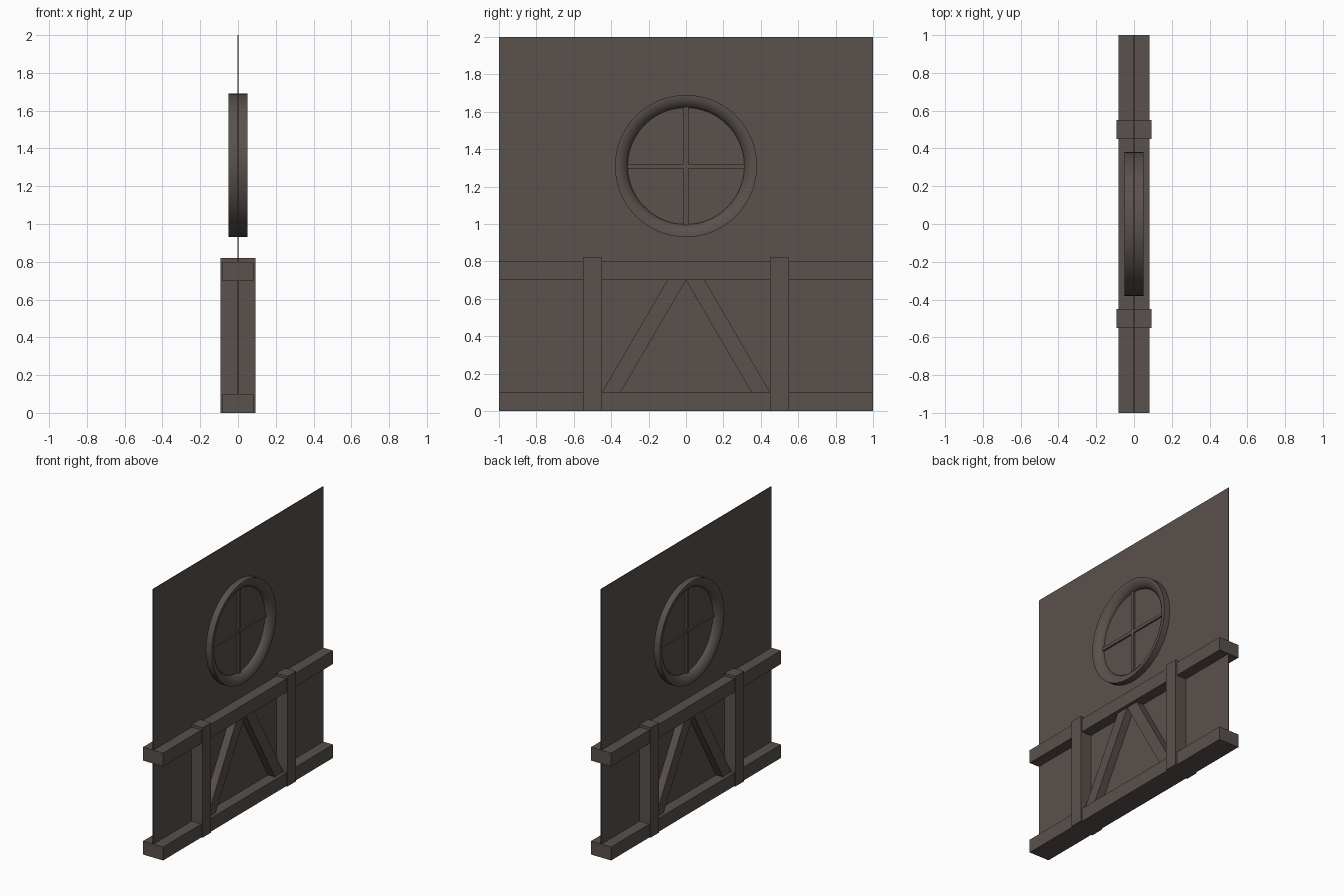
import bpy, bmesh, math

if "Cube" in bpy.data.objects:
    bpy.data.objects.remove(bpy.data.objects["Cube"])

wood = bpy.data.materials.new("dark_brown_wood")
wood.diffuse_color = (0.100, 0.082, 0.073, 1)
wood.use_nodes = True
wood.node_tree.nodes["Principled BSDF"].inputs["Base Color"].default_value = wood.diffuse_color


def finish(name, bm):
    bmesh.ops.recalc_face_normals(bm, faces=bm.faces[:])
    mesh = bpy.data.meshes.new(name)
    bm.to_mesh(mesh)
    bm.free()
    mesh.materials.append(wood)
    obj = bpy.data.objects.new(name, mesh)
    bpy.context.collection.objects.link(obj)
    return obj


def slab(name, outline, half):
    """Extrude a (y, z) outline through the wall, from -half to +half in x."""
    bm = bmesh.new()
    face = bm.faces.new([bm.verts.new((-half, y, z)) for y, z in outline])
    ext = bmesh.ops.extrude_face_region(bm, geom=[face])
    verts = [v for v in ext["geom"] if isinstance(v, bmesh.types.BMVert)]
    bmesh.ops.translate(bm, verts=verts, vec=(2 * half, 0, 0))
    return finish(name, bm)


def box(name, y0, y1, z0, z1, half):
    return slab(name, [(y0, z0), (y1, z0), (y1, z1), (y0, z1)], half)


# Thin wall panel
box("wall_panel", -1, 1, 0, 2, 0.003)

# Horizontal beams
box("bottom_beam", -1, 1, 0, 0.1, 0.083)
box("top_beam", -1, 1, 0.7, 0.8, 0.083)

# Posts and diagonal braces, mirrored left and right
for side, s in (("left", -1), ("right", 1)):
    box(side + "_post", s * 0.45, s * 0.55, 0, 0.82, 0.093)
    slab(side + "_brace", [(0, 0.7), (s * 0.1, 0.7), (s * 0.45, 0.1), (s * 0.35, 0.1)], 0.06)

# Round window frame: profile (radius, x) spun around the x axis
CZ, N = 1.31, 64
half_profile = [(0.38, 0.05), (0.365, 0.05), (0.345, 0.044), (0.325, 0.03), (0.312, 0.012)]
profile = half_profile + [(r, -x) for r, x in reversed(half_profile)]
bm = bmesh.new()
rings = []
for i in range(N):
    a = 2 * math.pi * i / N
    rings.append([bm.verts.new((x, r * math.cos(a), CZ + r * math.sin(a))) for r, x in profile])
for i in range(N):
    a, b = rings[i], rings[(i + 1) % N]
    for j in range(len(profile)):
        k = (j + 1) % len(profile)
        bm.faces.new((a[j], a[k], b[k], b[j]))
frame = finish("window_frame", bm)
bpy.context.view_layer.objects.active = frame
frame.select_set(True)
bpy.ops.object.shade_smooth_by_angle(angle=math.radians(40))

# Window cross bars
box("window_upright_bar", -0.014, 0.014, CZ - 0.315, CZ + 0.315, 0.016)
box("window_cross_bar", -0.315, 0.315, CZ - 0.012, CZ + 0.012, 0.015)
